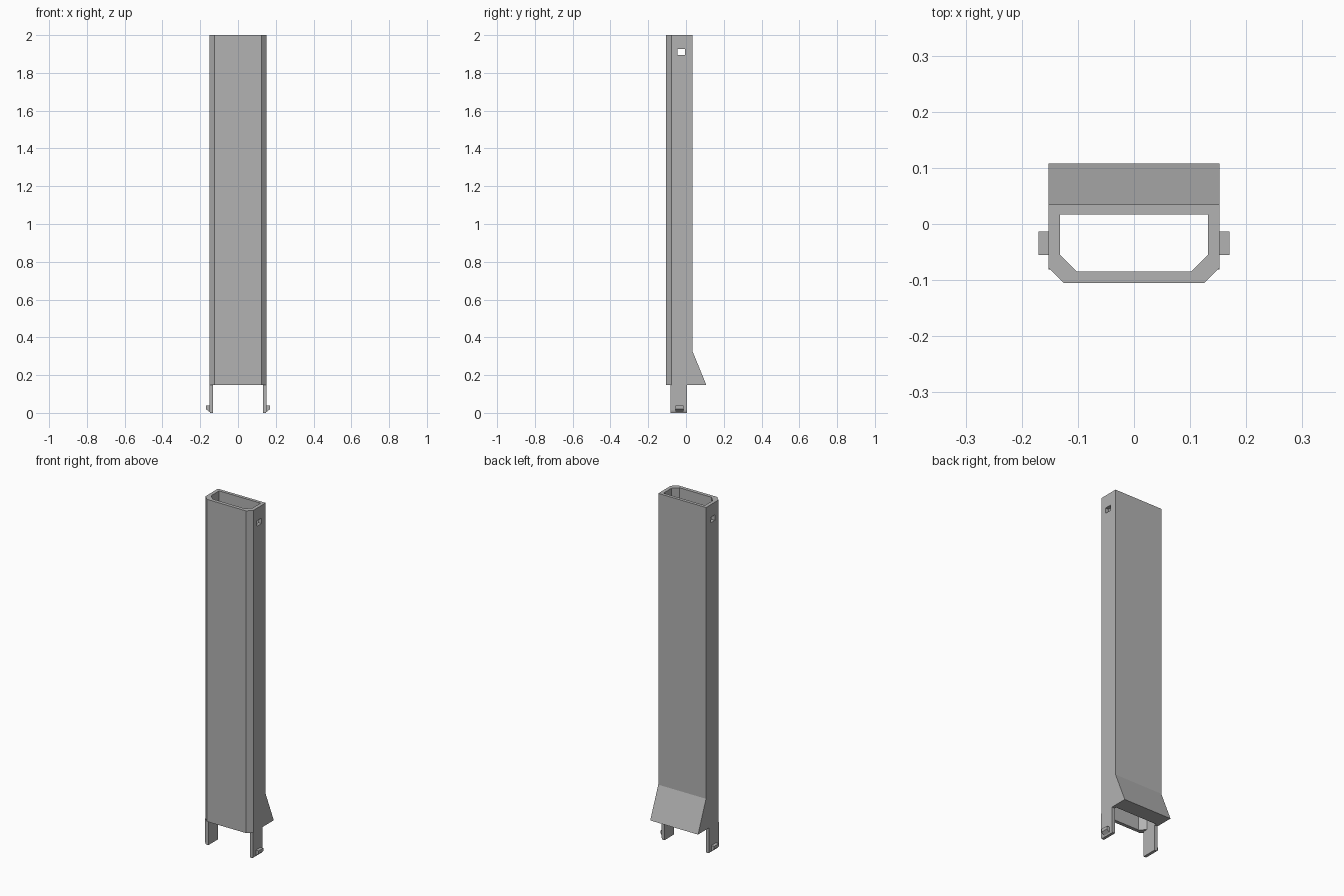
import bpy
import bmesh
from mathutils import Vector

if "Cube" in bpy.data.objects:
    bpy.data.objects.remove(bpy.data.objects["Cube"], do_unlink=True)

grey = bpy.data.materials.new("plain grey")
grey.use_nodes = True
colour = (0.45, 0.45, 0.45, 1)
grey.diffuse_color = colour
grey.node_tree.nodes["Principled BSDF"].inputs["Base Color"].default_value = colour

BASE, TOP = 0.147, 2.0
HALF, WALL = 0.152, 0.02
BACK, FRONT = 0.035, -0.105


def prism(name, points, direction):
    """Extrude a closed outline of 3D points along a direction."""
    bm = bmesh.new()
    face = bm.faces.new([bm.verts.new(p) for p in points])
    new = bmesh.ops.extrude_face_region(bm, geom=[face])["geom"]
    bmesh.ops.translate(bm, vec=Vector(direction),
                        verts=[v for v in new if isinstance(v, bmesh.types.BMVert)])
    bmesh.ops.recalc_face_normals(bm, faces=bm.faces)
    mesh = bpy.data.meshes.new(name)
    bm.to_mesh(mesh)
    bm.free()
    mesh.materials.append(grey)
    obj = bpy.data.objects.new(name, mesh)
    bpy.context.collection.objects.link(obj)
    return obj


def box(name, x0, x1, y0, y1, z0, z1):
    outline = [(x0, y0, z0), (x1, y0, z0), (x1, y1, z0), (x0, y1, z0)]
    return prism(name, outline, (0, 0, z1 - z0))


def channel(name, half, front, back, chamfer, z0, z1):
    """Upright prism with its two front corners cut off."""
    right = [(half, back), (half, front + chamfer), (half - chamfer, front)]
    outline = right + [(-x, y) for x, y in reversed(right)]
    return prism(name, [(x, y, z0) for x, y in outline], (0, 0, z1 - z0))


def cut(target, cutter):
    mod = target.modifiers.new(cutter.name, "BOOLEAN")
    mod.operation = "DIFFERENCE"
    mod.solver = "EXACT"
    mod.object = cutter
    cutter.hide_render = True
    cutter.hide_set(True)
    cutter.display_type = "WIRE"


# Hollow tube with a slot through both sides near the top
tube = channel("tube", HALF, FRONT, BACK, 0.027, BASE, TOP)
cut(tube, channel("bore_cutter", HALF - WALL, FRONT + WALL, BACK - 0.018, 0.03,
                  BASE - 0.1, TOP + 0.1))
cut(tube, box("slot_cutter", -0.3, 0.3, -0.045, -0.004, 1.896, 1.927))

# Flared foot on the back
prism("back_flare", [(-HALF, BACK, BASE), (-HALF, 0.108, BASE), (-HALF, BACK, 0.325)],
      (2 * HALF, 0, 0))

# Clip legs with outward hooks
for side, s in (("left", 1), ("right", -1)):
    inner, outer = s * (HALF - WALL), s * HALF
    leg = [(inner, 0), (outer - s * 0.004, 0), (outer, 0.012), (outer, BASE), (inner, BASE)]
    prism(side + "_clip_leg", [(x, -0.081, z) for x, z in leg], (0, 0.087, 0))
    tip = s * 0.17
    hook = [(outer, 0.006), (tip, 0.02), (tip, 0.038), (outer, 0.038)]
    prism(side + "_clip_hook", [(x, -0.055, z) for x, z in hook], (0, 0.042, 0))
